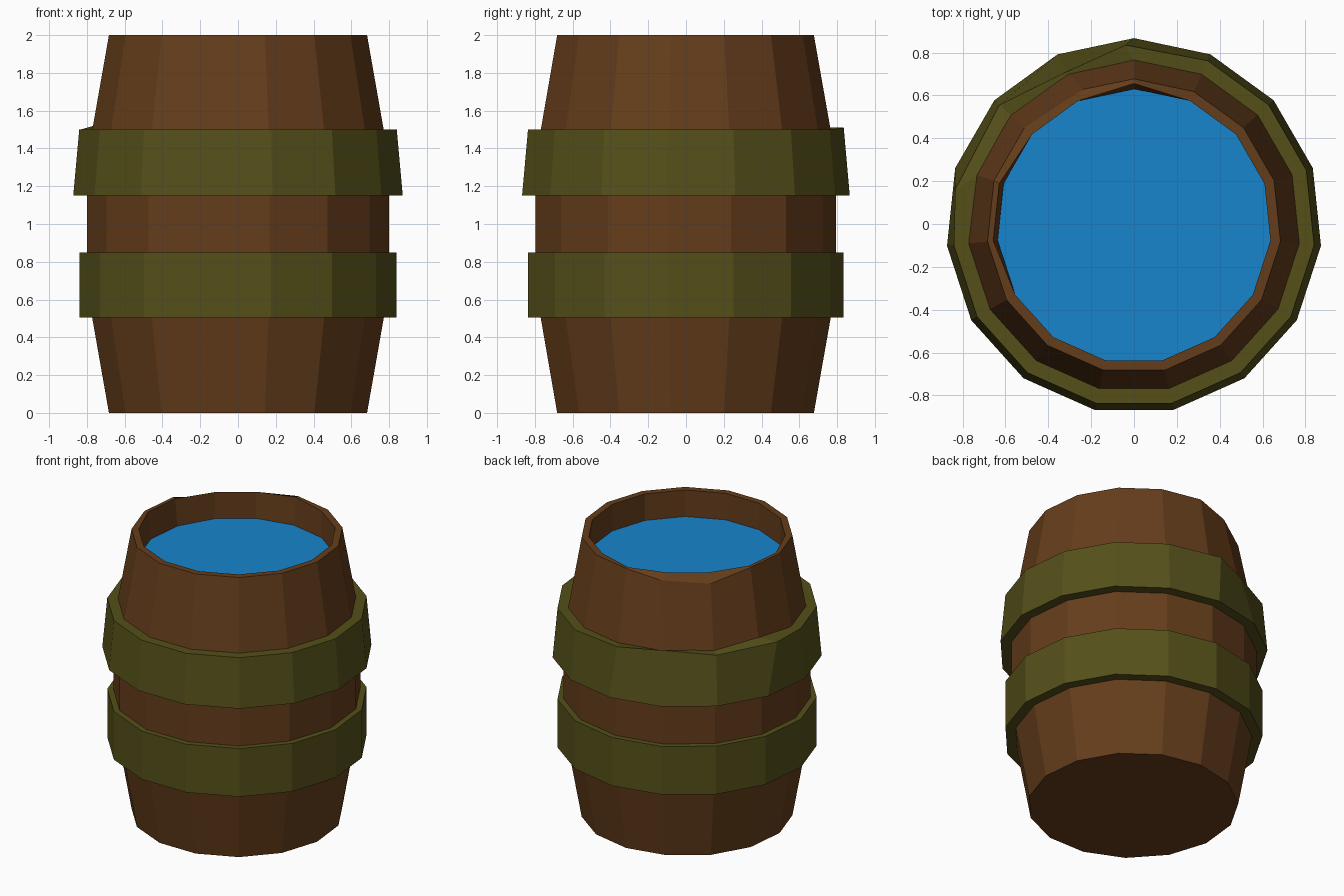
import bpy, bmesh, math
from mathutils import Vector

if "Cube" in bpy.data.objects:
    bpy.data.objects.remove(bpy.data.objects["Cube"])

SIDES = 15
CY = -0.01          # odd-sided ring: shift so the bounds are centred


def material(name, rgb):
    m = bpy.data.materials.new(name)
    m.diffuse_color = (*rgb, 1)
    m.use_nodes = True
    m.node_tree.nodes["Principled BSDF"].inputs["Base Color"].default_value = m.diffuse_color
    return m


wood = material("wood", (0.13, 0.047, 0.011))
metal = material("hoop_metal", (0.09, 0.08, 0.01))
blue = material("water", (0.009, 0.235, 0.61))


def lathe(name, profile, mat, closed=False, dents=None):
    """Spin (radius, z) points; dents moves single vertices by (ring, side)."""
    bm = bmesh.new()
    rings = []
    for r, z in profile:
        ring = []
        for k in range(SIDES):
            a = math.pi / 2 + math.tau * k / SIDES
            ring.append(bm.verts.new((r * math.cos(a), CY + r * math.sin(a), z)))
        rings.append(ring)
    for (i, k), offset in (dents or {}).items():
        rings[i][k].co += Vector(offset)
    pairs = list(zip(rings, rings[1:]))
    if closed:
        pairs.append((rings[-1], rings[0]))
    else:
        bm.faces.new(rings[0])
        if len(rings) > 1:
            bm.faces.new(rings[-1])
    for lo, hi in pairs:
        for k in range(SIDES):
            n = (k + 1) % SIDES
            bm.faces.new((lo[k], lo[n], hi[n], hi[k]))
    bmesh.ops.recalc_face_normals(bm, faces=bm.faces)
    if len(rings) == 1 and bm.faces[:][0].normal.z < 0:
        bmesh.ops.reverse_faces(bm, faces=bm.faces)
    me = bpy.data.meshes.new(name)
    bm.to_mesh(me)
    bm.free()
    me.materials.append(mat)
    ob = bpy.data.objects.new(name, me)
    bpy.context.collection.objects.link(ob)
    return ob


# Barrel body: bulged staves, rim and shallow open top, with a chipped rim
lathe("barrel_body",
      [(0.687, 0), (0.805, 0.667), (0.805, 1.333), (0.687, 2), (0.64, 2), (0.64, 1.79)],
      wood,
      dents={(3, 1): (0.04, 0.01, -0.04), (3, 2): (0, 0, -0.06),
             (4, 0): (0, 0.025, 0), (4, 3): (-0.02, 0, 0), (4, 4): (-0.02, 0, 0)})

# Water surface
lathe("water", [(0.64, 1.81)], blue)

# Lower hoop
lathe("lower_hoop", [(0.765, 0.505), (0.845, 0.505), (0.845, 0.85), (0.765, 0.85)],
      metal, closed=True)

# Upper hoop, flared at the bottom and bent at the back left
lathe("upper_hoop", [(0.765, 1.15), (0.877, 1.15), (0.845, 1.5), (0.765, 1.5)],
      metal, closed=True,
      dents={(2, 0): (-0.04, 0, 0.01), (2, 1): (0.033, -0.05, 0.01),
             (2, 3): (-0.03, -0.09, 0), (3, 3): (0, 0, 0.03)})
